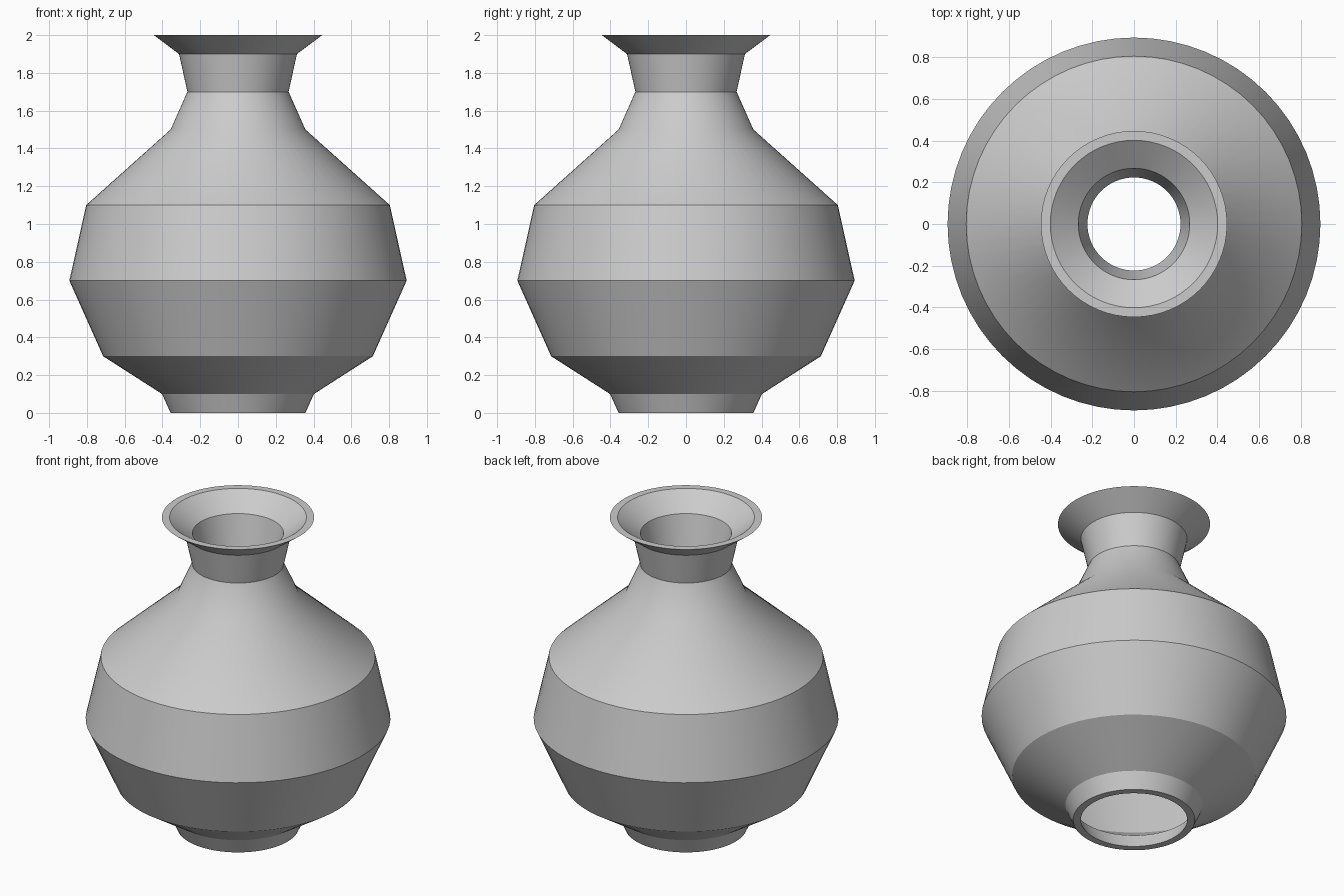
import bpy
import bmesh
import math

SEGMENTS = 64
WALL = 0.045

if "Cube" in bpy.data.objects:
    bpy.data.objects.remove(bpy.data.objects["Cube"], do_unlink=True)

# Plain clay grey
clay = bpy.data.materials.new("grey clay")
clay.use_nodes = True
GREY = (0.6, 0.6, 0.6, 1.0)
clay.diffuse_color = GREY
clay.node_tree.nodes["Principled BSDF"].inputs["Base Color"].default_value = GREY

# Outer profile (radius, height): foot, belly, shoulder, neck, flared lip
outer = [(0.357, 0.0), (0.402, 0.1), (0.714, 0.3), (0.893, 0.7), (0.804, 1.1),
         (0.357, 1.5), (0.268, 1.7), (0.312, 1.9), (0.446, 2.0)]
# Inner wall follows the outer one, open at both ends
inner = [(r - WALL, z) for r, z in reversed(outer)]
profile = outer + inner


def lathe(name, points, material):
    """Turn a closed profile around the z axis."""
    bm = bmesh.new()
    rings = []
    for r, z in points:
        ring = []
        for i in range(SEGMENTS):
            a = math.tau * i / SEGMENTS
            ring.append(bm.verts.new((r * math.cos(a), r * math.sin(a), z)))
        rings.append(ring)
    for k, low in enumerate(rings):
        high = rings[(k + 1) % len(rings)]
        for i in range(SEGMENTS):
            j = (i + 1) % SEGMENTS
            bm.faces.new((low[i], low[j], high[j], high[i]))
    bmesh.ops.recalc_face_normals(bm, faces=bm.faces)
    mesh = bpy.data.meshes.new(name)
    bm.to_mesh(mesh)
    bm.free()
    mesh.materials.append(material)
    obj = bpy.data.objects.new(name, mesh)
    bpy.context.collection.objects.link(obj)
    return obj


vase = lathe("vase", profile, clay)

# Smooth around the body, crisp at the ridges
bpy.ops.object.select_all(action='DESELECT')
vase.select_set(True)
bpy.context.view_layer.objects.active = vase
bpy.ops.object.shade_smooth_by_angle(angle=math.radians(30))
